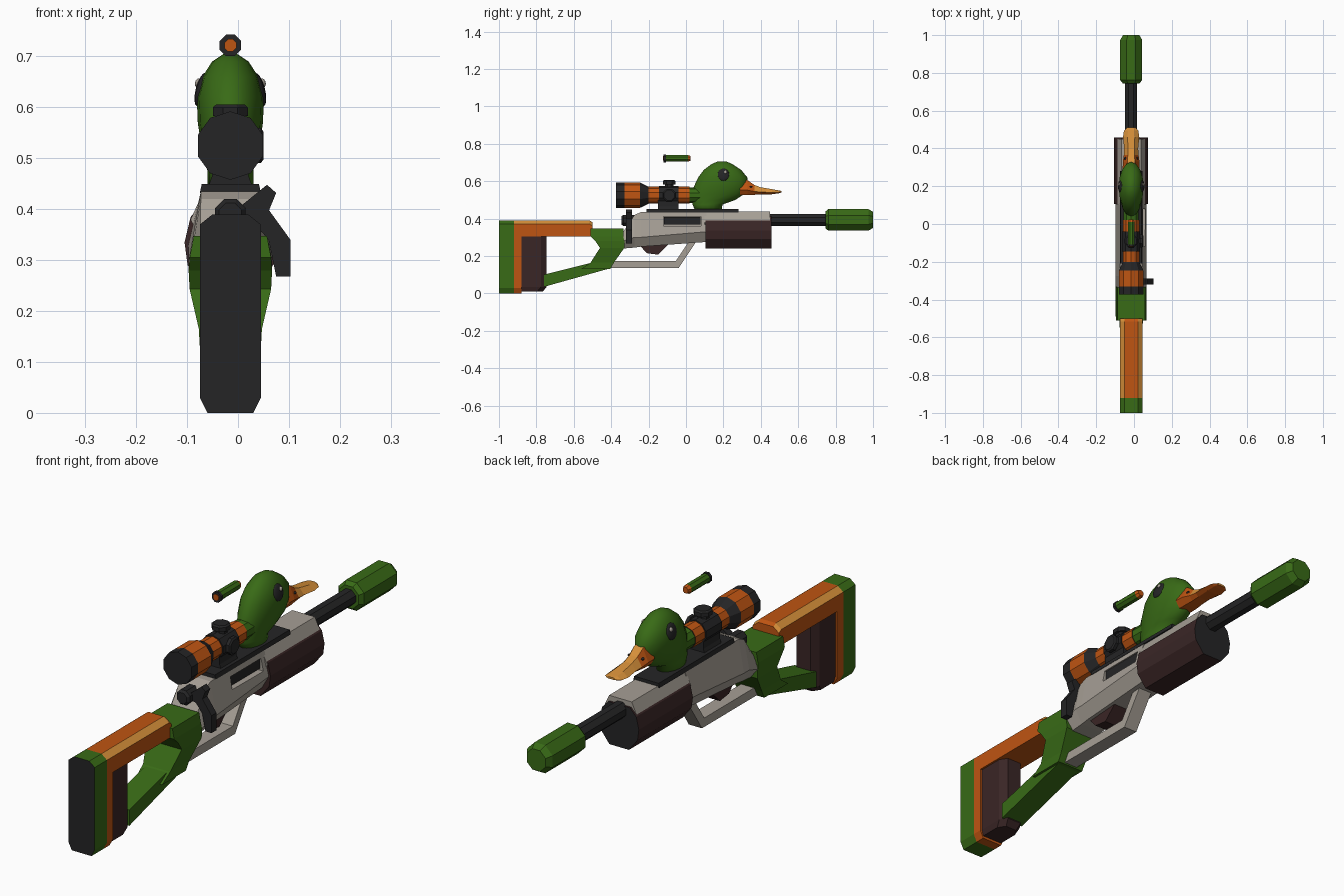
import bpy, bmesh, math
from mathutils import Vector

if "Cube" in bpy.data.objects:
    bpy.data.objects.remove(bpy.data.objects["Cube"])

CX = -0.015  # centre line of the body


def mat(name, rgb):
    m = bpy.data.materials.new(name)
    m.diffuse_color = (*rgb, 1)
    m.use_nodes = True
    m.node_tree.nodes["Principled BSDF"].inputs["Base Color"].default_value = m.diffuse_color
    return m


MATS = [mat("green", (0.04, 0.145, 0.008)), mat("dark", (0.018, 0.018, 0.019)),
        mat("orange", (0.52, 0.09, 0.006)), mat("light_orange", (0.68, 0.28, 0.042)),
        mat("grey", (0.38, 0.345, 0.30)), mat("brown", (0.042, 0.019, 0.019))]
GREEN, DARK, ORANGE, LIGHT, GREY, BROWN = range(6)


def finish(name, bm, rule, smooth=False):
    """rule is a material index or a function of face centre and normal"""
    bmesh.ops.recalc_face_normals(bm, faces=bm.faces)
    for f in bm.faces:
        f.material_index = rule(f.calc_center_median(), f.normal) if callable(rule) else rule
    me = bpy.data.meshes.new(name)
    bm.to_mesh(me)
    bm.free()
    for m in MATS:
        me.materials.append(m)
    ob = bpy.data.objects.new(name, me)
    ob.location.x = CX
    bpy.context.collection.objects.link(ob)
    if smooth:
        for p in me.polygons:
            p.use_smooth = True
    return ob


def loft(name, rings, rule, smooth=False):
    bm = bmesh.new()
    rows = [[bm.verts.new(p) for p in r] for r in rings]
    n = len(rows[0])
    for a, b in zip(rows, rows[1:]):
        for i in range(n):
            j = (i + 1) % n
            bm.faces.new((a[i], a[j], b[j], b[i]))
    bm.faces.new(rows[0])
    bm.faces.new(rows[-1])
    return finish(name, bm, rule, smooth)


def section(y, half):
    """mirrored cross-section in xz from (half width, z) points"""
    return [(x, y, z) for x, z in half] + [(-x, y, z) for x, z in reversed(half)]


def tube(name, stations, rule, z, x=0, n=8):
    """turned part along y from (y, radius) stations"""
    k = 1 / math.cos(math.pi / n)
    angles = [2 * math.pi * (i + 0.5) / n for i in range(n)]
    return loft(name, [[(x + r * k * math.cos(a), y, z + r * k * math.sin(a)) for a in angles]
                       for y, r in stations], rule)


def plate(name, pts, w, rule):
    """side profile in yz extruded across x"""
    return loft(name, [[(s * w, y, z) for y, z in pts] for s in (-1, 1)], rule)


def box(name, x0, x1, y0, y1, z0, z1, rule):
    return loft(name, [[(x0, y, z0), (x1, y, z0), (x1, y, z1), (x0, y, z1)] for y in (y0, y1)], rule)


def blob(name, loc, size, rule, tilt=0):
    bpy.ops.mesh.primitive_uv_sphere_add(segments=12, ring_count=8, radius=1, location=loc)
    ob = bpy.context.object
    ob.name = name
    ob.scale = size
    ob.rotation_euler.y = tilt
    ob.data.materials.append(MATS[rule])
    bpy.ops.object.shade_smooth()
    return ob


# --- stock: butt pad, orange frame, brown insert, green grip
BUTT = [(0.035, 0.39), (0.06, 0.37), (0.06, 0.03), (0.045, 0)]


def frame_colour(c, n):
    return LIGHT if n.z > 0.3 and abs(n.x) > 0.3 else ORANGE


loft("butt_pad", [section(y, BUTT) for y in (-1, -0.92)],
     lambda c, n: DARK if n.y < -0.9 else GREEN)
loft("stock_back_frame", [section(y, BUTT) for y in (-0.92, -0.88)], frame_colour)
loft("stock_top_bar", [section(y, [(0.035, t), (0.06, t - 0.02), (0.06, 0.305)])
                       for y, t in ((-0.89, 0.39), (-0.515, 0.39), (-0.5, 0.38))], frame_colour)
loft("stock_insert", [[(-w, -0.885, z), (w, -0.885, z), (w, f - 0.03, z), (w - 0.02, f, z),
                       (0.02 - w, f, z), (-w, f - 0.03, z)]
                      for z, w, f in ((0.01, 0.045, -0.765), (0.035, 0.052, -0.745), (0.31, 0.052, -0.745))], BROWN)
loft("grip", [[(-w, a, z), (w, a, z), (w, b, z), (-w, b, z)] for z, a, b, w in (
    (0.13, -0.56, -0.405, 0.06), (0.165, -0.51, -0.385, 0.062), (0.243, -0.46, -0.33, 0.08),
    (0.28, -0.485, -0.33, 0.082), (0.305, -0.51, -0.335, 0.08), (0.347, -0.51, -0.335, 0.072))], GREEN)
plate("lower_stock_bar", [(-0.76, 0.035), (-0.42, 0.13), (-0.5, 0.165), (-0.76, 0.10)], 0.05, GREEN)

# --- receiver with an ejection port cut on the right
receiver = loft("receiver", [section(y, [(t, zt), (0.082, zm), (0.05, zb)]) for y, t, zt, zm, zb in (
    (-0.335, 0.06, 0.33, 0.28, 0.24), (-0.275, 0.058, 0.42, 0.30, 0.245),
    (-0.24, 0.058, 0.435, 0.30, 0.25), (0.11, 0.058, 0.435, 0.33, 0.275))], GREY)
loft("front_receiver", [section(y, [(0.052, 0.437), (0.078, 0.38), (0.06, 0.34)])
                        for y in (0.10, 0.45)], GREY)
cutter = box("port_cutter", 0.045, 0.12, -0.12, 0.08, 0.36, 0.41, GREY)
cutter.hide_render = True
cutter.hide_set(True)
cut = receiver.modifiers.new("port", "BOOLEAN")
cut.object, cut.operation, cut.solver = cutter, "DIFFERENCE", "EXACT"
box("port_bolt", 0.03, 0.06, -0.118, 0.078, 0.368, 0.408, DARK)

# --- handguard with dark end cap
loft("handguard", [section(y, [(0.05, 0.415), (0.078, 0.385), (0.09, 0.335), (0.084, 0.29), (0.045, 0.24)])
                   for y in (0.105, 0.458)], lambda c, n: DARK if n.y > 0.9 else BROWN)

# --- barrel and muzzle
tube("barrel", [(0.44, 0.032), (0.77, 0.032)], DARK, 0.393)
tube("muzzle", [(0.745, 0.045), (0.762, 0.058), (0.975, 0.058), (1, 0.043)], GREEN, 0.393)

# --- trigger and its guard
plate("trigger_guard", [(-0.41, 0.135), (-0.04, 0.135), (0.06, 0.285), (0.02, 0.285),
                        (-0.055, 0.172), (-0.40, 0.172)], 0.03, GREY)
plate("trigger", [(-0.25, 0.26), (-0.21, 0.215), (-0.15, 0.207), (-0.09, 0.265)], 0.035, BROWN)

# --- bolt and its bent handle
tube("bolt_body", [(-0.345, 0.022), (-0.335, 0.03), (-0.25, 0.03)], DARK, 0.39)
HANDLE = [(0.0, 0.385), (0.025, 0.41), (0.072, 0.448), (0.09, 0.432), (0.076, 0.398), (0.118, 0.34),
          (0.118, 0.268), (0.09, 0.268), (0.075, 0.34), (0.045, 0.375)]
loft("bolt_handle", [[(x, y, z) for x, z in HANDLE] for y in (-0.32, -0.288)], DARK)

# --- rail, scope mount and scope
loft("rail", [section(y, [(0.056, 0.45), (0.06, 0.432)]) for y in (-0.21, 0.28)], DARK)
loft("scope_mount", [section(y, [(0.036, 0.50), (0.036, 0.465), (0.045, 0.44)]) for y in (-0.15, -0.04)], DARK)


def scope_colour(c, n):
    if abs(n.y) > 0.9:
        return DARK
    bands = [(-0.33, DARK), (-0.245, ORANGE), (-0.2, DARK), (-0.145, ORANGE),
             (-0.04, DARK), (0.02, ORANGE), (9, GREEN)]
    return next(m for lim, m in bands if c.y < lim)


tube("scope", [(-0.373, 0.064), (-0.33, 0.064), (-0.245, 0.064), (-0.2, 0.043), (-0.145, 0.043),
               (-0.145, 0.048), (-0.04, 0.048), (-0.04, 0.043), (0.02, 0.043), (0.02, 0.04), (0.09, 0.04)],
     scope_colour, 0.525, n=10)


def knob(name, axis):
    o, d = Vector((0, -0.09, 0.525)), Vector(axis)
    side = d.cross(Vector((0, 1, 0)))
    rings = []
    for h, r in ((0.03, 0.025), (0.058, 0.025), (0.058, 0.037), (0.075, 0.037), (0.081, 0.03)):
        rings.append([tuple(o + d * h * (1 if d.z else 0.8) + r * (math.cos(a) * side + math.sin(a) * Vector((0, 1, 0))))
                      for a in (2 * math.pi * (i + 0.5) / 8 for i in range(8))])
    loft(name, rings, DARK)


knob("top_knob", (0, 0, 1))
knob("side_knob", (1, 0, 0))

# --- duck head, from stacked ovals (z, back, front, half width)
HEAD = [(0.44, 0.05, 0.19, 0.045), (0.475, 0.035, 0.195, 0.045), (0.50, 0.03, 0.265, 0.05),
        (0.53, 0.032, 0.31, 0.058), (0.57, 0.042, 0.33, 0.064), (0.62, 0.065, 0.328, 0.066),
        (0.66, 0.095, 0.295, 0.055), (0.69, 0.135, 0.25, 0.036), (0.706, 0.17, 0.215, 0.012)]
loft("duck_head", [[(w * math.cos(a), (b + f) / 2 + (f - b) / 2 * math.sin(a), z)
                    for a in (math.pi * i / 8 for i in range(16))] for z, b, f, w in HEAD], GREEN, True)

# --- bill (y, half width, top, bottom)
BILL = [(0.29, 0.045, 0.61, 0.525), (0.33, 0.044, 0.605, 0.525), (0.365, 0.039, 0.58, 0.527),
        (0.40, 0.037, 0.567, 0.53), (0.46, 0.043, 0.557, 0.53), (0.495, 0.038, 0.551, 0.535),
        (0.51, 0.022, 0.548, 0.54)]
loft("bill", [section(y, [(w * 0.45, t), (w, (t + 2 * b) / 3), (w * 0.6, b)]) for y, w, t, b in BILL],
     lambda c, n: ORANGE if n.z < -0.3 or (c.y < 0.37 and abs(n.x) > 0.5) else LIGHT)

for s, side in ((1, "right"), (-1, "left")):
    blob(side + "_eye", (CX + s * 0.057, 0.2, 0.635), (0.011, 0.032, 0.034), DARK, -s * 0.25)
    blob(side + "_eye_glint", (CX + s * 0.0635, 0.21, 0.648), (0.006, 0.009, 0.009), GREY, -s * 0.25)
    blob(side + "_nostril", (CX + s * 0.031, 0.347, 0.57), (0.006, 0.008, 0.005), DARK)

# --- floating cartridge above the scope
tube("cartridge", [(-0.12, 0.021), (-0.108, 0.021), (-0.108, 0.018), (0.01, 0.018), (0.025, 0.012)],
     lambda c, n: DARK if c.y < -0.107 else ORANGE if c.y > 0.012 else GREEN, 0.722)
tube("cartridge_primer", [(-0.123, 0.012), (-0.118, 0.012)], ORANGE, 0.722)
